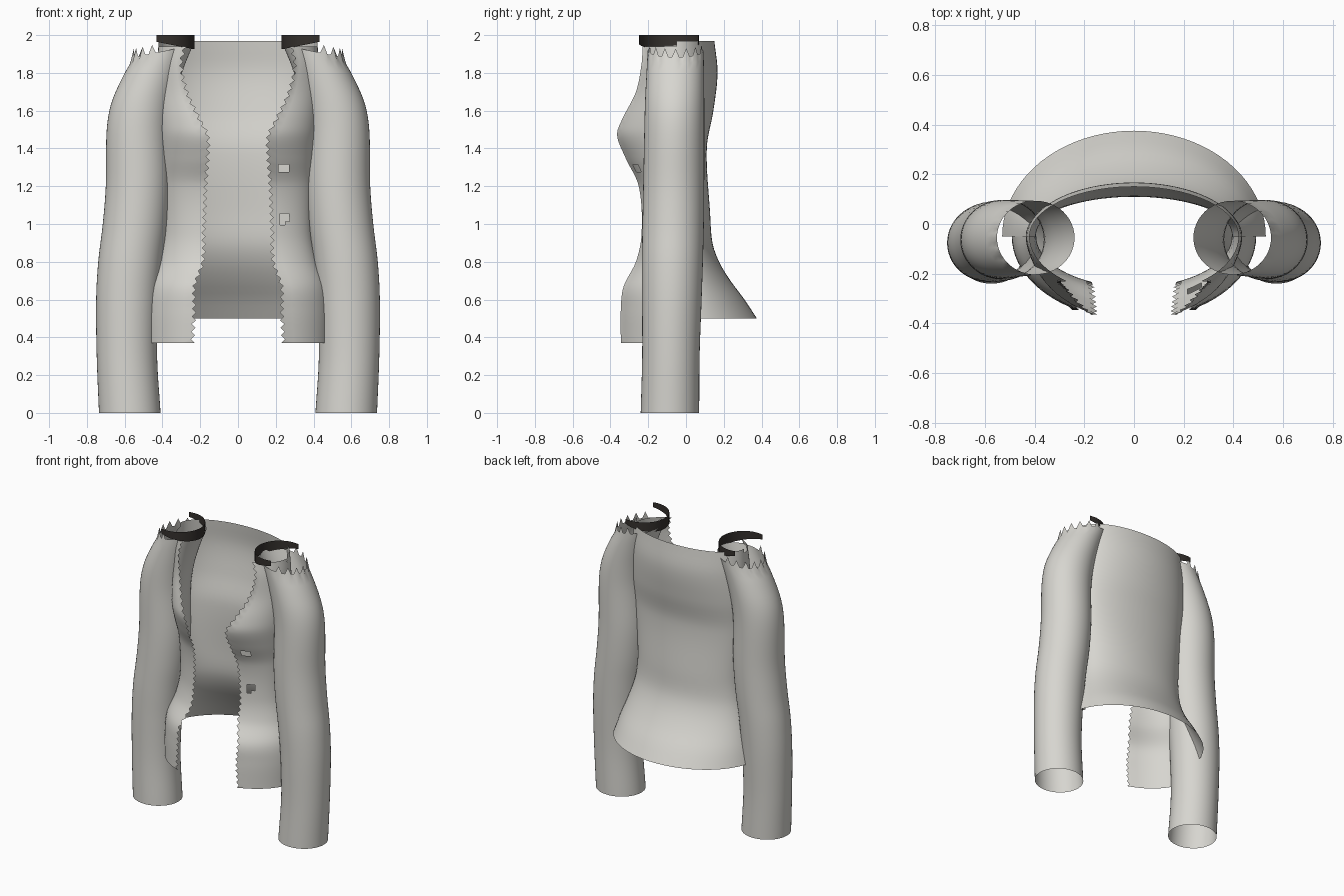
import bpy
import bmesh
import math

cube = bpy.data.objects.get("Cube")
if cube:
    bpy.data.objects.remove(cube, do_unlink=True)


def make_material(name, colour):
    mat = bpy.data.materials.new(name)
    mat.use_nodes = True
    mat.diffuse_color = colour
    mat.node_tree.nodes["Principled BSDF"].inputs["Base Color"].default_value = colour
    return mat


cloth = make_material("pale grey cloth", (0.68, 0.67, 0.63, 1))
lining = make_material("dark brown lining", (0.035, 0.03, 0.026, 1))


def sample(keys, z):
    """Smooth interpolation of rows (z, a, b, ...) at height z."""
    z = min(max(z, keys[0][0]), keys[-1][0])
    i = 0
    while i < len(keys) - 2 and z > keys[i + 1][0]:
        i += 1
    p, q = keys[i], keys[i + 1]
    before, after = keys[max(i - 1, 0)], keys[min(i + 2, len(keys) - 1)]
    h = q[0] - p[0]
    t = (z - p[0]) / h
    out = []
    for k in range(1, len(p)):
        m0 = (q[k] - before[k]) / (q[0] - before[0]) * h
        m1 = (after[k] - p[k]) / (after[0] - p[0]) * h
        d = q[k] - p[k]
        out.append(p[k] + t * m0 + t * t * (3 * d - 2 * m0 - m1)
                   + t ** 3 * (m0 + m1 - 2 * d))
    return out


def sheet(name, rows, mat, closed=False, hole=None):
    """Skin a grid of points into a smooth cloth surface."""
    bm = bmesh.new()
    grid = [[bm.verts.new(p) for p in row] for row in rows]
    n = len(grid[0])
    for low, high in zip(grid, grid[1:]):
        for j in range(n if closed else n - 1):
            k = (j + 1) % n
            quad = (low[j], low[k], high[k], high[j])
            middle = sum((v.co for v in quad), quad[0].co * 0) / 4
            if not (hole and hole(middle)):
                bm.faces.new(quad)
    bmesh.ops.recalc_face_normals(bm, faces=bm.faces)
    for face in bm.faces:
        face.smooth = True
    mesh = bpy.data.meshes.new(name)
    bm.to_mesh(mesh)
    bm.free()
    mesh.materials.append(mat)
    obj = bpy.data.objects.new(name, mesh)
    bpy.context.collection.objects.link(obj)
    return obj


def heights(low, high, count):
    return [low + (high - low) * i / count for i in range(count + 1)]


SIDE_Y = -0.05

# height, half width, back depth
BACK = [(0.5, 0.53, 0.375), (0.6, 0.5, 0.31), (0.7, 0.465, 0.235),
        (0.8, 0.43, 0.175), (0.9, 0.405, 0.14), (1.05, 0.395, 0.128),
        (1.4, 0.42, 0.11), (1.6, 0.435, 0.145), (1.8, 0.43, 0.167),
        (1.97, 0.42, 0.15)]

# height, half width, opening x, opening y
FRONT = [(0.37, 0.49, 0.23, -0.345), (0.55, 0.49, 0.22, -0.345),
         (0.67, 0.475, 0.22, -0.33), (0.8, 0.425, 0.175, -0.265),
         (0.95, 0.395, 0.17, -0.235), (1.2, 0.4, 0.16, -0.25),
         (1.35, 0.415, 0.15, -0.32), (1.47, 0.425, 0.15, -0.365),
         (1.55, 0.43, 0.19, -0.34), (1.7, 0.435, 0.26, -0.265),
         (1.85, 0.43, 0.29, -0.235), (1.94, 0.42, 0.27, -0.23)]

# height, centre x, centre y, radius
SLEEVE = [(0, 0.573, -0.085, 0.163), (0.3, 0.588, -0.08, 0.16),
          (0.6, 0.585, -0.075, 0.166), (0.8, 0.57, -0.072, 0.17),
          (1, 0.545, -0.068, 0.171), (1.2, 0.53, -0.065, 0.17),
          (1.5, 0.528, -0.062, 0.167), (1.65, 0.504, -0.06, 0.165),
          (1.8, 0.45, -0.057, 0.16), (1.915, 0.395, -0.055, 0.156)]

# Back panel, flaring into the hem
rows = []
for z in heights(0.5, 1.97, 44):
    w, depth = sample(BACK, z)
    rows.append([(w * math.cos(a), SIDE_Y + (depth - SIDE_Y) * math.sin(a), z)
                 for a in heights(0, math.pi, 40)])
sheet("back_panel", rows, cloth)


def front_panel(side):
    rows = []
    for i, z in enumerate(heights(0.37, 1.94, 78)):
        w, edge, y = sample(FRONT, z)
        end = math.acos(edge / w)
        depth = (SIDE_Y - y) / math.sin(end)
        row = [(side * w * math.cos(a), SIDE_Y - depth * math.sin(a), z)
               for a in heights(0, end, 14)]
        # Frayed opening edge
        x, y, z = row[-1]
        if i % 2:
            row[-1] = (x + side * 0.02, y, z)
        rows.append(row)

    def hole(p):
        patch = abs(p.z - 1.3) < 0.025 or abs(p.z - 1.02) < 0.03
        return side > 0 and patch and 0.22 < p.x < 0.26

    return sheet("left_front_panel" if side > 0 else "right_front_panel",
                 rows, cloth, hole=hole)


def sleeve(side):
    rows = []
    steps = heights(0, 1.915, 48)
    for i, z in enumerate(steps):
        cx, cy, r = sample(SLEEVE, z)
        tilt = 0.2 * max(0, (z - 1.6) / 0.315)
        row = []
        for j in range(48):
            a = math.tau * j / 48
            dx = r * math.cos(a)
            # Frayed shoulder edge on the outer half
            fray = 0.045 if i == len(steps) - 1 and j % 3 == 0 and dx > 0 else 0
            row.append((side * (cx + dx), cy + r * 0.95 * math.sin(a),
                        z - tilt * dx + fray))
        rows.append(row)
    return sheet("left_sleeve" if side > 0 else "right_sleeve",
                 rows, cloth, closed=True)


def shoulder_lining(side):
    # Dark scrap curving around the inner side of the shoulder opening
    low, high = [], []
    for t in heights(0, 1, 24):
        a = math.radians(75 + 210 * t)
        x = side * (0.39 + 0.16 * math.cos(a))
        y = -0.09 + 0.16 * math.sin(a)
        low.append((x, y, 1.965 - 0.04 * math.sin(math.pi * t)))
        high.append((x, y, 2))
    return sheet("left_shoulder_lining" if side > 0 else "right_shoulder_lining",
                 [low, high], lining)


for side in (1, -1):
    front_panel(side)
    sleeve(side)
    shoulder_lining(side)
